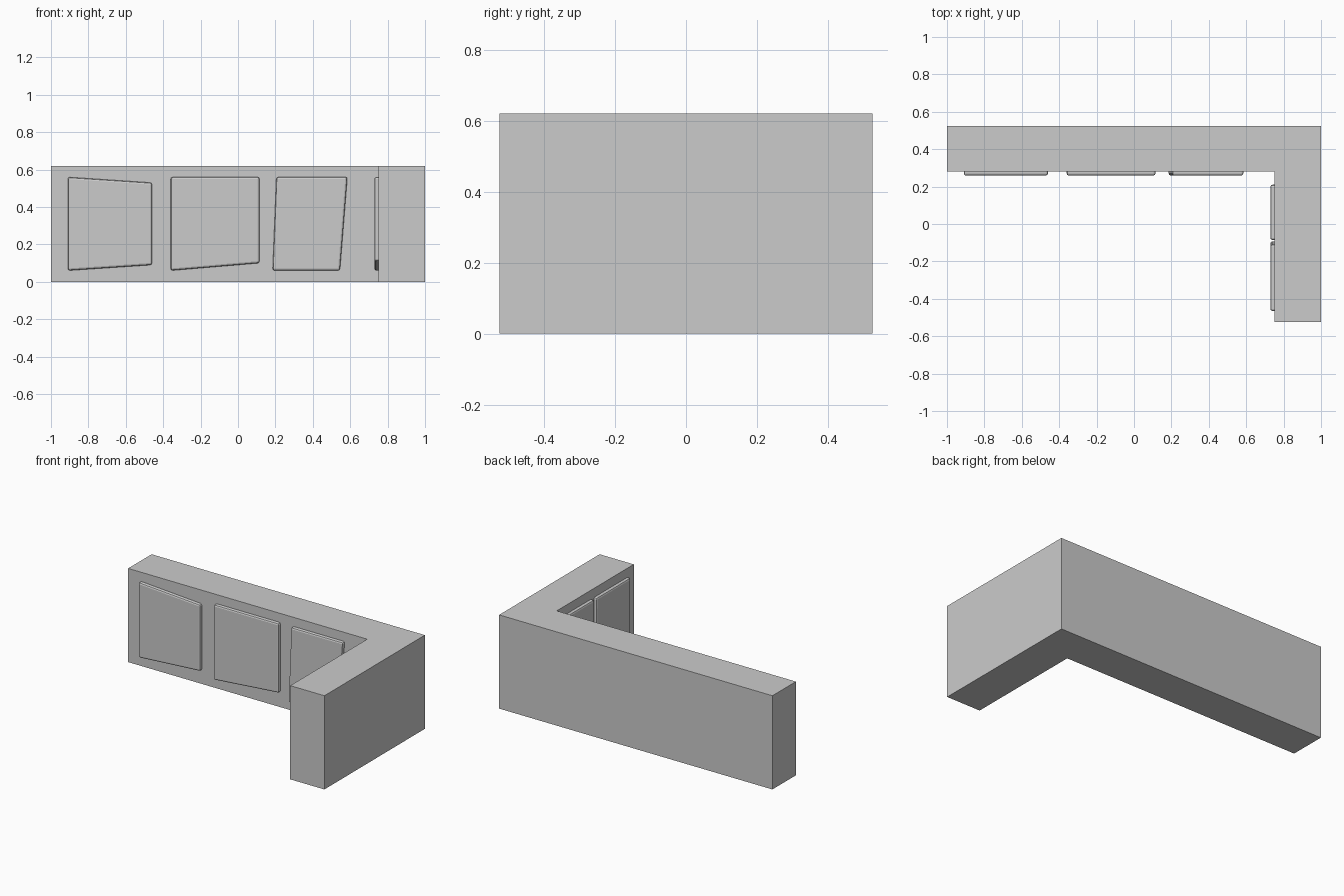
import bpy, bmesh
from mathutils import Vector

if "Cube" in bpy.data.objects:
    bpy.data.objects.remove(bpy.data.objects["Cube"])

H = 0.62       # wall height
DEPTH = 0.021  # how far panels stand out


def extruded(name, pts, offset):
    """Closed prism from a planar outline and an extrusion vector."""
    bm = bmesh.new()
    face = bm.faces.new([bm.verts.new(p) for p in pts])
    geom = bmesh.ops.extrude_face_region(bm, geom=[face])["geom"]
    bmesh.ops.translate(bm, vec=Vector(offset),
                        verts=[g for g in geom if isinstance(g, bmesh.types.BMVert)])
    bmesh.ops.recalc_face_normals(bm, faces=bm.faces)
    me = bpy.data.meshes.new(name)
    bm.to_mesh(me)
    bm.free()
    ob = bpy.data.objects.new(name, me)
    bpy.context.collection.objects.link(ob)
    return ob


def panel(name, pts, offset):
    """Raised irregular panel with softened edges."""
    ob = extruded(name, pts, offset)
    bev = ob.modifiers.new("soft_edge", "BEVEL")
    bev.width = 0.011
    bev.segments = 2
    bev.limit_method = "NONE"


# L-shaped corner wall
plan = [(-1, 0.28), (0.75, 0.28), (0.75, -0.525), (1, -0.525), (1, 0.525), (-1, 0.525)]
extruded("corner_wall", [(x, y, 0) for x, y in plan], (0, 0, H))

# Panels on the long wall, as (x, z) corners
long_panels = [
    [(-0.91, 0.06), (-0.46, 0.09), (-0.46, 0.53), (-0.91, 0.56)],
    [(-0.36, 0.06), (0.115, 0.10), (0.115, 0.56), (-0.36, 0.56)],
    [(0.185, 0.06), (0.545, 0.06), (0.585, 0.56), (0.205, 0.56)],
]
for i, c in enumerate(long_panels):
    panel(f"long_wall_panel_{i + 1}", [(x, 0.30, z) for x, z in c], (0, -0.02 - DEPTH, 0))

# Panels on the short wall, as (y, z) corners
short_panels = [
    [(0.21, 0.06), (-0.085, 0.06), (-0.085, 0.56), (0.21, 0.56)],
    [(-0.093, 0.06), (-0.465, 0.11), (-0.465, 0.56), (-0.11, 0.56)],
]
for i, c in enumerate(short_panels):
    panel(f"short_wall_panel_{i + 1}", [(0.77, y, z) for y, z in c], (-0.02 - DEPTH, 0, 0))
